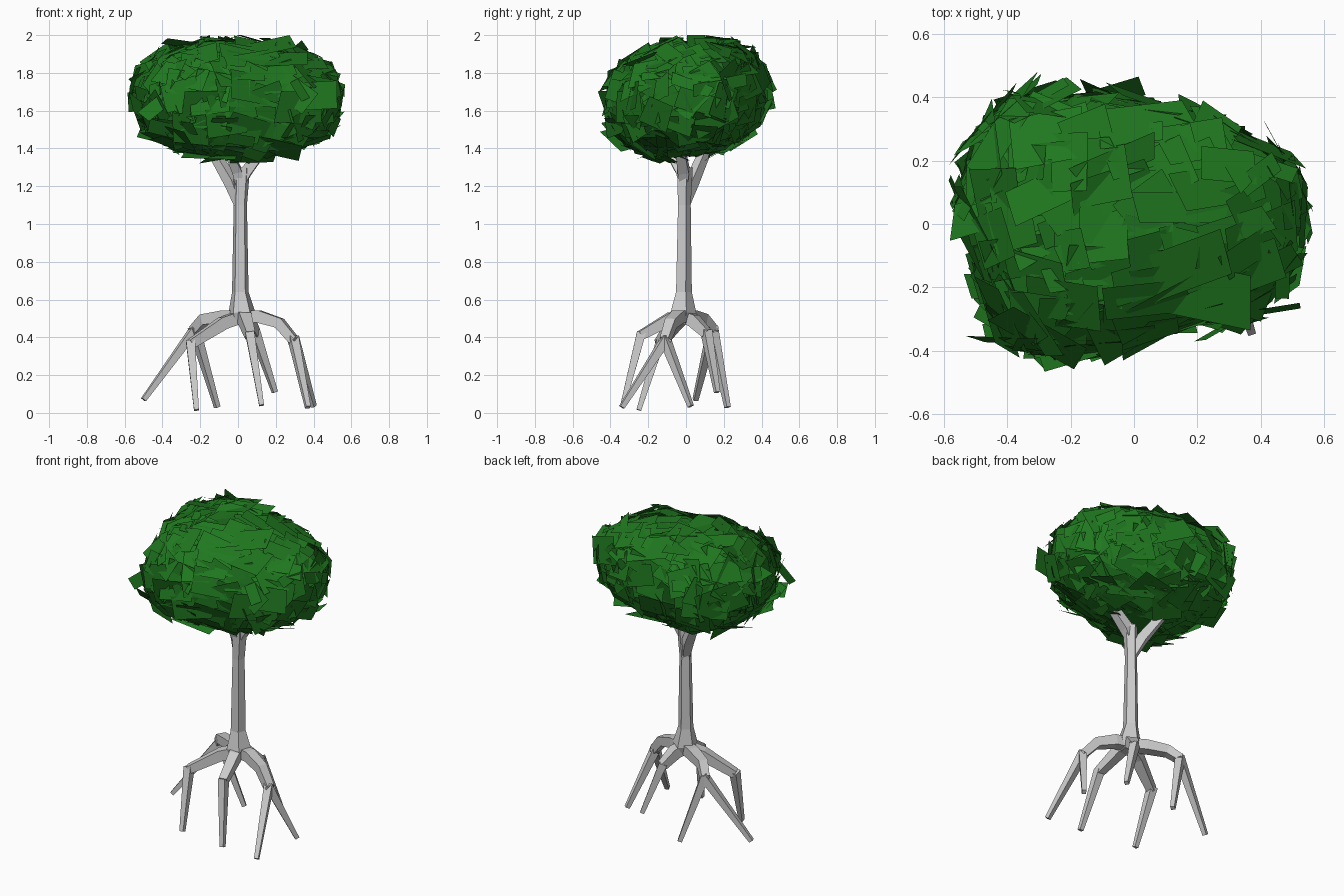
import bpy, bmesh, math, random
from mathutils import Vector, Matrix

random.seed(7)
if "Cube" in bpy.data.objects:
    bpy.data.objects.remove(bpy.data.objects["Cube"])


def material(name, rgb):
    m = bpy.data.materials.new(name)
    m.use_nodes = True
    m.diffuse_color = (*rgb, 1)
    m.node_tree.nodes["Principled BSDF"].inputs["Base Color"].default_value = (*rgb, 1)
    return m


bark = material("grey_bark", (0.6, 0.6, 0.6))
leaf = material("leaf_green", (0.014, 0.185, 0.014))


def finish(bm, name, mat):
    mesh = bpy.data.meshes.new(name)
    bm.to_mesh(mesh)
    bm.free()
    mesh.materials.append(mat)
    ob = bpy.data.objects.new(name, mesh)
    bpy.context.collection.objects.link(ob)


def limb(name, path, radii, sides=4, turn=math.pi / 4):
    """Faceted tapering tube swept along a path."""
    pts = [Vector(p) for p in path]
    bm = bmesh.new()
    rings = []
    side = None
    for i, p in enumerate(pts):
        d = (pts[min(i + 1, len(pts) - 1)] - pts[max(i - 1, 0)]).normalized()
        if side is None:
            side = Vector((-d.y, d.x, 0)) if abs(d.z) < 0.95 else Vector((1, 0, 0))
        side = (side - d * side.dot(d)).normalized()
        up = d.cross(side)
        rings.append([bm.verts.new(p + radii[i] * (side * math.cos(a) + up * math.sin(a)))
                      for a in (turn + math.tau * k / sides for k in range(sides))])
    for a, b in zip(rings, rings[1:]):
        for k in range(sides):
            n = (k + 1) % sides
            bm.faces.new((a[k], a[n], b[n], b[k]))
    bm.faces.new(rings[0][::-1])
    bm.faces.new(rings[-1])
    bmesh.ops.recalc_face_normals(bm, faces=bm.faces)
    finish(bm, name, bark)


# Trunk with a flared base, widening again at the fork
limb("trunk",
     [(0.02, -0.02, 0.47), (0.02, -0.02, 0.53), (0.012, -0.015, 0.64), (0.012, -0.012, 1.1), (0.02, -0.01, 1.3)],
     [0.05, 0.075, 0.046, 0.037, 0.046], sides=5, turn=0.3)

# Branches
limb("left_branch", [(0.02, -0.01, 1.22), (0.045, -0.012, 1.28), (0.13, -0.03, 1.39), (0.15, -0.035, 1.42)],
     [0.03, 0.042, 0.034, 0.03])
limb("right_branch", [(0.01, -0.01, 1.1), (-0.035, 0.03, 1.22), (-0.13, 0.1, 1.38), (-0.15, 0.115, 1.42)],
     [0.03, 0.04, 0.032, 0.028])
limb("front_branch", [(0.01, -0.01, 1.2), (-0.005, -0.03, 1.28), (-0.06, -0.1, 1.4)],
     [0.03, 0.036, 0.026])

# Stilt roots: shared arch, then one or two legs down to the feet
crown = (0.02, -0.02, 0.51)
roots = {
    "left_root": ([(0.11, -0.04, 0.51), (0.22, -0.08, 0.475), (0.295, -0.11, 0.385)],
                  [(0.37, -0.34, 0.03), (0.4, 0.025, 0.035)]),
    "right_back_root": ([(-0.07, 0.03, 0.51), (-0.18, 0.09, 0.495), (-0.23, 0.14, 0.44)],
                        [(-0.5, 0.05, 0.07), (-0.11, 0.22, 0.03)]),
    "right_front_root": ([(-0.08, -0.06, 0.475), (-0.25, -0.14, 0.365)], [(-0.22, -0.25, 0.015)]),
    "front_root": ([(0.035, -0.08, 0.5), (0.065, -0.24, 0.41)], [(0.125, -0.335, 0.04)]),
    "back_root": ([(0.05, 0.04, 0.49), (0.09, 0.11, 0.42)], [(0.195, 0.165, 0.11)]),
}
for name, (arch, feet) in roots.items():
    n = len(arch)
    limb(name + "_arch", [crown] + arch, [0.045] + [0.046 - 0.012 * i / (n - 1) for i in range(n)])
    for k, foot in enumerate(feet):
        knee = Vector(arch[-1])
        start = knee + (knee - Vector(foot)).normalized() * 0.015
        limb(f"{name}_leg_{k + 1}", [start, foot], [0.034, 0.018])

# Canopy plan outline, counter-clockwise from the left tip
outline = [Vector(p) for p in (
    (0.57, 0.02), (0.52, 0.2), (0.35, 0.32), (0.13, 0.39), (-0.1, 0.44), (-0.36, 0.44),
    (-0.5, 0.33), (-0.57, 0.15), (-0.56, -0.05), (-0.49, -0.22), (-0.44, -0.37), (-0.3, -0.44),
    (-0.1, -0.42), (0.12, -0.36), (0.38, -0.31), (0.52, -0.18))]


def canopy_point(turn, h):
    """Point on the boxy crown: turn runs round the outline, h from -1 to 1 upward."""
    r = math.sqrt(1 - h * h)
    k = (r ** 2.4 + abs(h) ** 2.4) ** (-1 / 2.4)
    f = turn % 1 * len(outline)
    i = int(f)
    p = outline[i].lerp(outline[(i + 1) % len(outline)], f - i) * r * k * 0.96
    return Vector((p.x, p.y, 1.665 + 0.09 * p.y + 0.31 * h * k))


# Canopy: overlapping flat leaf cards tangent to the crown
COUNT = 370
bm = bmesh.new()
for i in range(COUNT):
    h = 1 - 2 * (i + 0.5) / COUNT
    turn = i * 0.381966
    centre = canopy_point(turn, h)
    around = canopy_point(turn + 0.02, h) - canopy_point(turn - 0.02, h)
    rise = canopy_point(turn, min(h + 0.02, 1)) - canopy_point(turn, max(h - 0.02, -1))
    normal = around.cross(rise).normalized()
    normal = (normal + Vector([random.gauss(0, 0.15) for _ in range(3)])).normalized()
    centre = Vector((0, 0, 1.66)).lerp(centre, random.uniform(0.91, 1.0))
    # Long side lies level on the flanks and left to right on the top
    level = Vector((0, 0, 1)).cross(normal)
    if abs(normal.z) > 0.75:
        level = Vector((1, 0.2, 0))
    u = (level - normal * level.dot(normal)).normalized()
    u = Matrix.Rotation(random.gauss(0, 0.3), 3, normal) @ u
    v = normal.cross(u)
    su, sv = random.uniform(0.06, 0.17), random.uniform(0.03, 0.095)
    corners = [centre + u * su * cu * random.uniform(0.8, 1.1) + v * sv * cv
               for cu, cv in ((-1, -1), (1, -1), (1, 1), (-1, 1))]
    for c in corners:
        c.x = max(-0.585, min(0.585, c.x))
        c.z = max(1.32, min(2.0, c.z))
    bm.faces.new([bm.verts.new(c) for c in corners])
finish(bm, "canopy", leaf)
